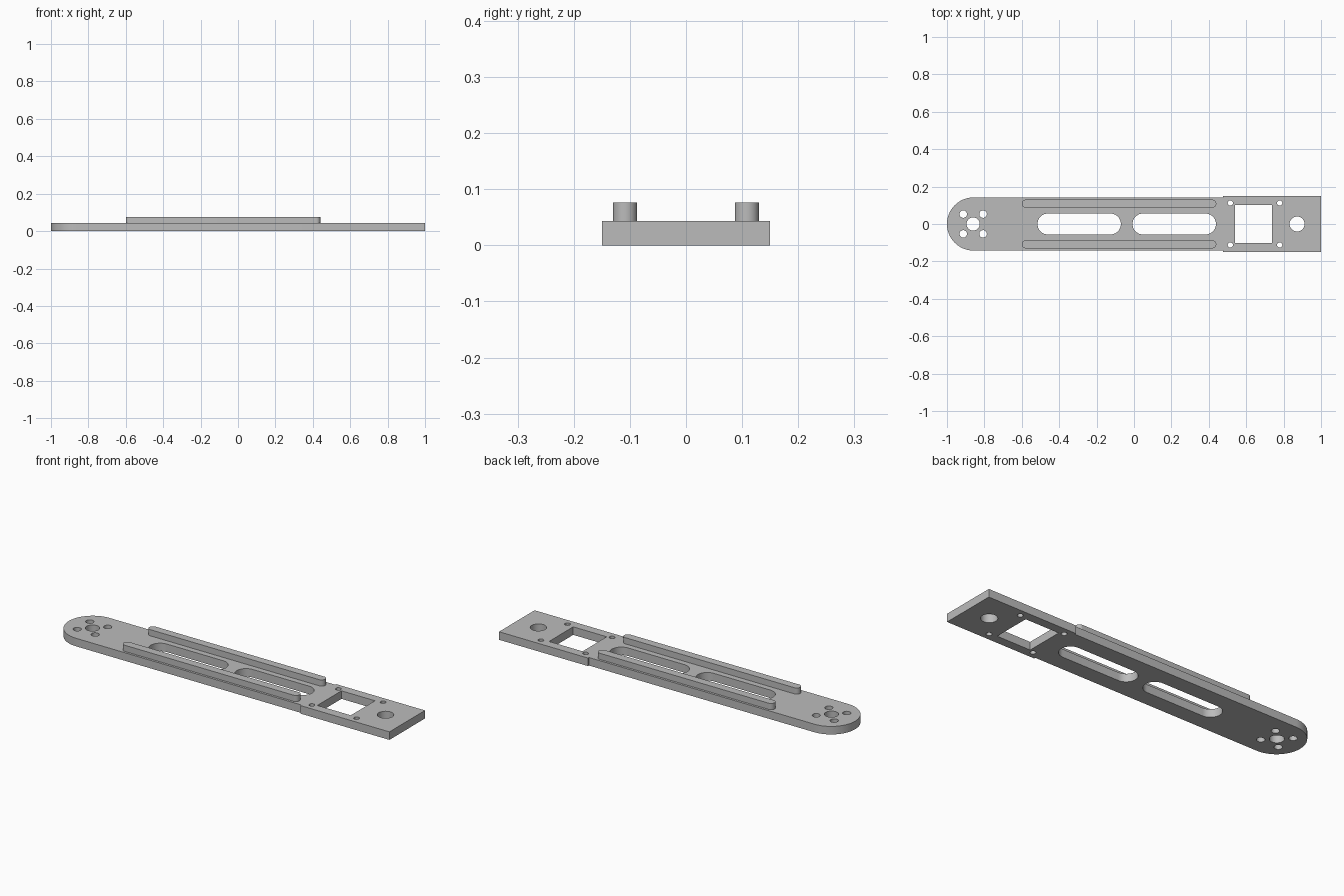
import bpy
import bmesh
from math import cos, sin, pi

cube = bpy.data.objects.get("Cube")
if cube:
    bpy.data.objects.remove(cube, do_unlink=True)

PLATE_TOP = 0.043
RAIL_TOP = 0.076

grey = bpy.data.materials.new("plain grey")
grey.use_nodes = True
COLOUR = (0.5, 0.5, 0.5, 1)
grey.diffuse_color = COLOUR
grey.node_tree.nodes["Principled BSDF"].inputs["Base Color"].default_value = COLOUR


def arc(x, y, r, start, end, steps=24):
    return [(x + r * cos(start + (end - start) * i / steps),
             y + r * sin(start + (end - start) * i / steps)) for i in range(steps + 1)]


def circle(x, y, r):
    return arc(x, y, r, 0, 2 * pi, 40)[:-1]


def slot(x0, x1, y, r):
    return arc(x1 - r, y, r, -pi / 2, pi / 2) + arc(x0 + r, y, r, pi / 2, 3 * pi / 2)


def rectangle(x0, x1, half):
    return [(x0, -half), (x1, -half), (x1, half), (x0, half)]


def extruded(name, loops, z0, z1):
    """Solid from a flat outline; loops after the first become through holes."""
    curve = bpy.data.curves.new(name, "CURVE")
    curve.dimensions = "2D"
    curve.fill_mode = "BOTH"
    curve.extrude = (z1 - z0) / 2
    for loop in loops:
        spline = curve.splines.new("POLY")
        spline.points.add(len(loop) - 1)
        for point, (x, y) in zip(spline.points, loop):
            point.co = (x, y, 0, 1)
        spline.use_cyclic_u = True
    obj = bpy.data.objects.new(name, curve)
    bpy.context.collection.objects.link(obj)
    bpy.ops.object.select_all(action="DESELECT")
    obj.select_set(True)
    bpy.context.view_layer.objects.active = obj
    bpy.ops.object.convert(target="MESH")
    obj = bpy.context.view_layer.objects.active
    obj.name = name

    # Weld caps to walls and rest the part at its height
    bm = bmesh.new()
    bm.from_mesh(obj.data)
    bmesh.ops.remove_doubles(bm, verts=bm.verts, dist=0.0001)
    bmesh.ops.translate(bm, verts=bm.verts, vec=(0, 0, (z0 + z1) / 2))
    bmesh.ops.recalc_face_normals(bm, faces=bm.faces)
    bm.to_mesh(obj.data)
    bm.free()
    obj.data.materials.clear()
    obj.data.materials.append(grey)
    bpy.ops.object.shade_smooth_by_angle()
    return obj


# Arm plate: rounded left end, slightly wider square right end
ARM, HEAD, STEP = 0.142, 0.15, 0.475
outline = arc(ARM - 1, 0, ARM, pi / 2, 3 * pi / 2, 40)
outline += [(STEP, -ARM), (STEP, -HEAD), (1, -HEAD), (1, HEAD), (STEP, HEAD), (STEP, ARM)]

# Motor mount holes, long slots, square window and end hole
holes = [circle(-0.86, 0, 0.035), circle(0.872, 0, 0.04),
         slot(-0.516, -0.07, 0, 0.056), slot(-0.008, 0.438, 0, 0.056),
         rectangle(0.54, 0.738, 0.102)]
for side in (-1, 1):
    for end in (-1, 1):
        holes.append(circle(-0.86 + end * 0.053, side * 0.053, 0.02))
        holes.append(circle(0.647 + end * 0.132, side * 0.112, 0.014))
extruded("arm_plate", [outline] + holes, 0, PLATE_TOP)

# Stiffening rails along both edges
for name, side in (("front_rail", -1), ("back_rail", 1)):
    extruded(name, [slot(-0.6, 0.44, side * 0.1085, 0.0215)], PLATE_TOP, RAIL_TOP)
